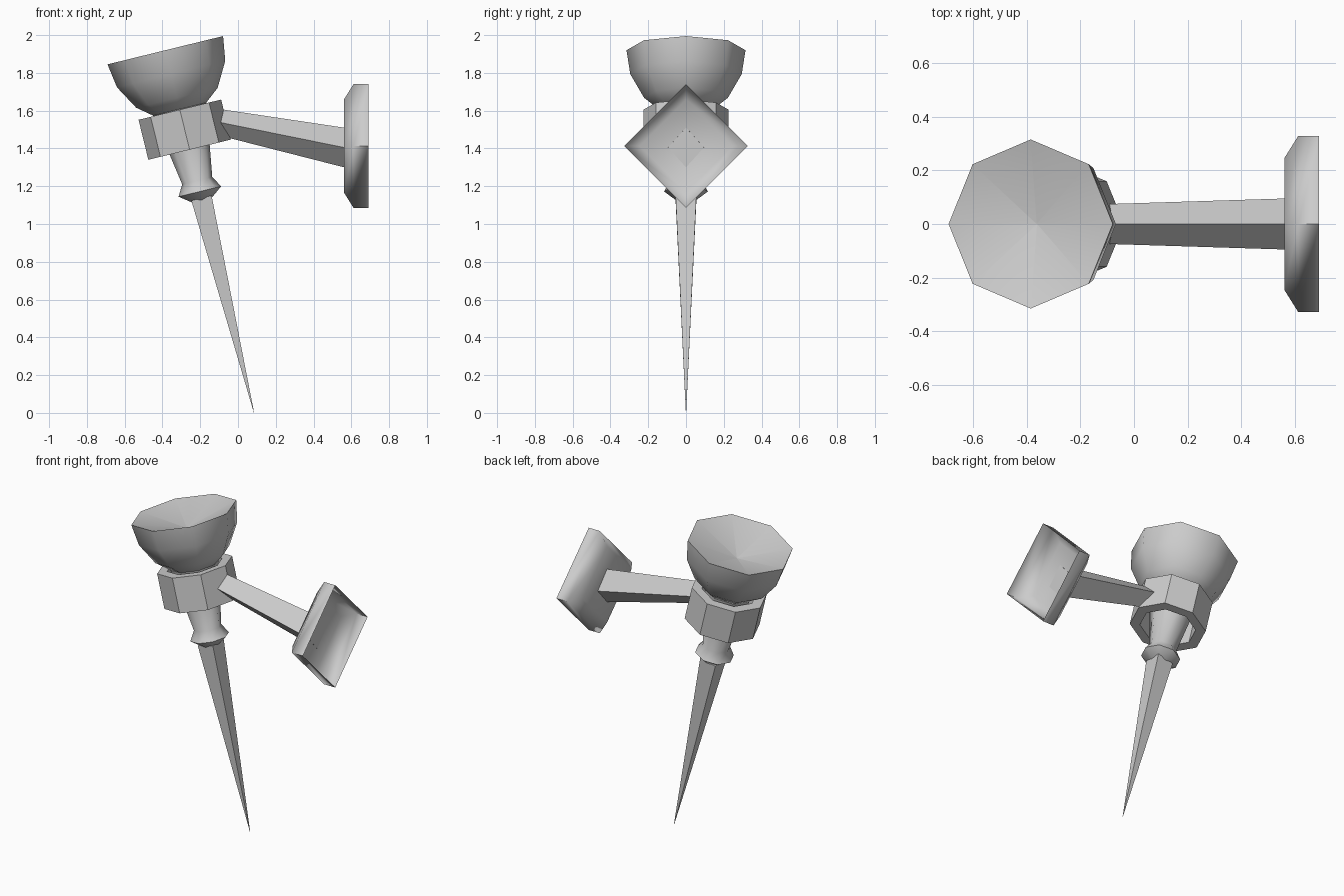
import bpy
import math
from mathutils import Matrix, Vector

default = bpy.data.objects.get("Cube")
if default:
    bpy.data.objects.remove(default, do_unlink=True)

# One plain grey for the whole torch
grey = bpy.data.materials.new("plain_grey")
grey.use_nodes = True
GREY = (0.6, 0.6, 0.6, 1)
grey.diffuse_color = GREY
grey.node_tree.nodes["Principled BSDF"].inputs["Base Color"].default_value = GREY


def loft(name, rings, caps=(), loop=False, angle=40):
    """Skin a list of equal-sided rings; caps lists the ring indices to close."""
    n = len(rings[0])
    verts = [p for ring in rings for p in ring]
    faces = []
    count = len(rings)
    for r in range(count if loop else count - 1):
        a, b = r * n, (r + 1) % count * n
        for i in range(n):
            j = (i + 1) % n
            faces.append((a + i, a + j, b + j, b + i))
    for c in caps:
        ring = [c * n + i for i in range(n)]
        faces.append(ring if c else ring[::-1])
    mesh = bpy.data.meshes.new(name)
    mesh.from_pydata(verts, [], faces)
    mesh.materials.append(grey)
    obj = bpy.data.objects.new(name, mesh)
    bpy.context.collection.objects.link(obj)
    bpy.ops.object.select_all(action='DESELECT')
    obj.select_set(True)
    bpy.context.view_layer.objects.active = obj
    bpy.ops.object.shade_smooth_by_angle(angle=math.radians(angle))
    return obj


# The torch leans: its axis starts at the tip and tilts towards -x
LEAN = Matrix.Translation((0.08, 0, 0.02)) @ Matrix.Rotation(-0.24, 4, 'Y')


def lathe(name, profile, sides=8, turn=0.0, **options):
    rings = [[LEAN @ Vector((r * math.cos(turn + math.tau * i / sides),
                             r * math.sin(turn + math.tau * i / sides), t))
              for i in range(sides)] for r, t in profile]
    return loft(name, rings, **options)


def diamond(x, z, half_y, half_z):
    return [Vector((x, half_y * math.cos(math.tau * i / 4),
                    z + half_z * math.sin(math.tau * i / 4))) for i in range(4)]


# Torch, from the spike up to the cup
lathe("spike", [(0.001, -0.02), (0.078, 1.15)], sides=4, turn=math.pi / 4, caps=(0, 1))
lathe("handle_and_collar", [(0.055, 1.14), (0.116, 1.186), (0.082, 1.245), (0.145, 1.635)],
      caps=(0, 3), angle=50)
lathe("holder_ring", [(0.165, 1.414), (0.225, 1.414), (0.225, 1.632), (0.165, 1.632)], loop=True)
lathe("cup", [(0.136, 1.628), (0.222, 1.697), (0.295, 1.826), (0.315, 1.956), (0.002, 1.86)],
      caps=(0, 4), angle=46)

# Wall bracket
loft("bracket_arm", [diamond(-0.14, 1.547, 0.073, 0.068), diamond(0.562, 1.405, 0.095, 0.105)],
     caps=(0, 1))
loft("wall_plate", [diamond(0.69, 1.413, 0.328, 0.328), diamond(0.612, 1.413, 0.328, 0.328),
                    diamond(0.56, 1.413, 0.245, 0.245)], caps=(2,), angle=65)
